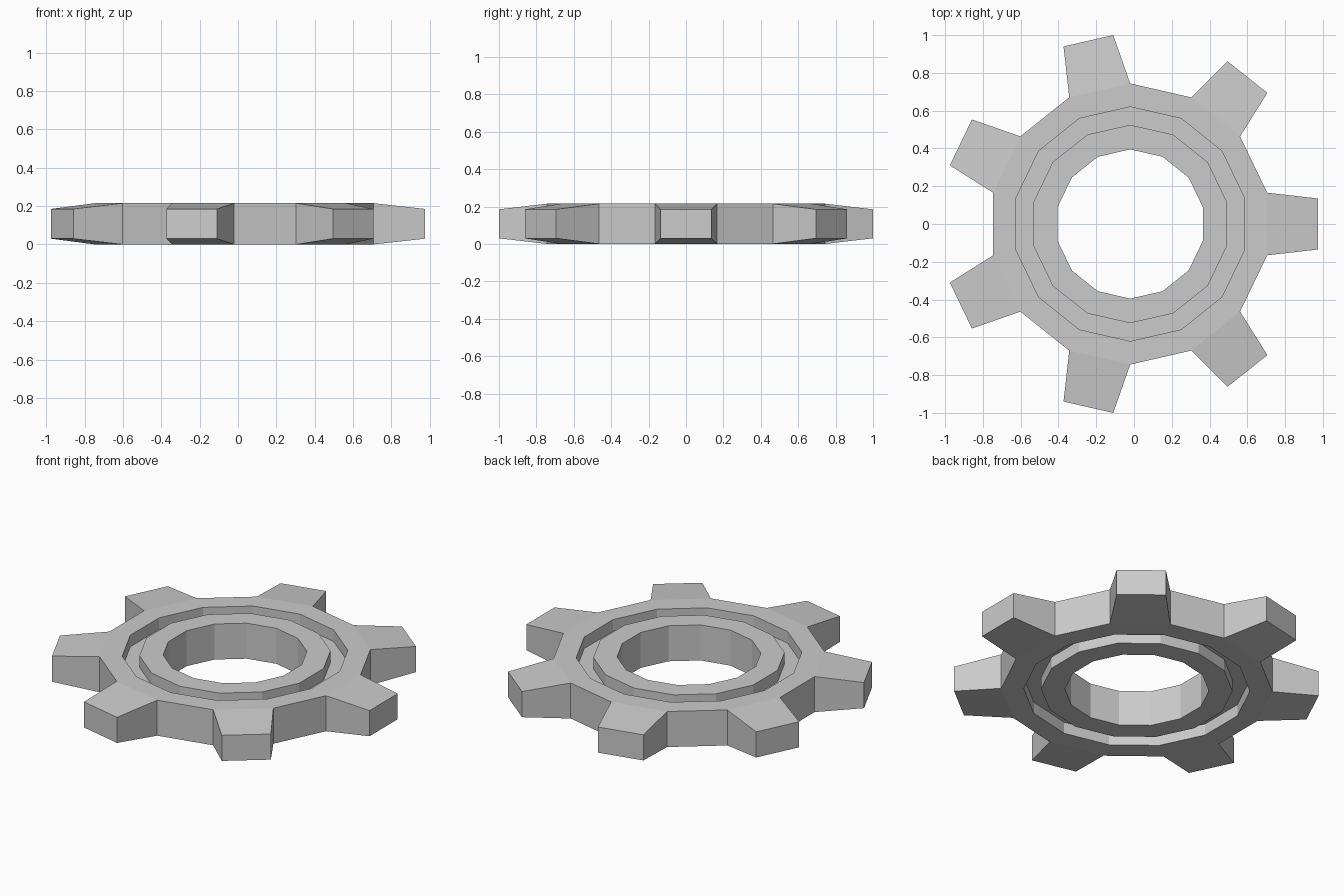
import bpy, bmesh
from math import sin, cos, pi
from mathutils import Vector

if "Cube" in bpy.data.objects:
    bpy.data.objects.remove(bpy.data.objects["Cube"])

SIDES = 14
H = 0.215          # thickness
DEPTH = 0.07       # groove depth on both faces
CX = -0.02         # hub centre (odd tooth count shifts it off origin)
R_HOLE, R_IN, R_OUT, R_RIM = 0.395, 0.525, 0.62, 0.744
TIP_R, TIP_HALF_W, TIP_Z = 0.995, 0.135, (0.03, 0.185)

# ring cross-section, (radius, z); the first segment is the outer rim
profile = [(R_RIM, 0), (R_RIM, H), (R_OUT, H), (R_OUT, H - DEPTH),
           (R_IN, H - DEPTH), (R_IN, H), (R_HOLE, H), (R_HOLE, 0),
           (R_IN, 0), (R_IN, DEPTH), (R_OUT, DEPTH), (R_OUT, 0)]

bm = bmesh.new()

# revolve the profile into a 14-sided ring
rings = []
for i in range(SIDES):
    a = (2 * i - 1) * pi / SIDES
    rings.append([bm.verts.new((CX + r * cos(a), r * sin(a), z)) for r, z in profile])
rim_faces = []
n = len(profile)
for i in range(SIDES):
    p, q = rings[i], rings[(i + 1) % SIDES]
    for j in range(n):
        k = (j + 1) % n
        face = bm.faces.new((p[j], q[j], q[k], p[k]))
        if j == 0:
            rim_faces.append(face)

# extrude every other rim face into a tapered tooth
for i in range(0, SIDES, 2):
    a = 2 * pi * i / SIDES
    out, side = Vector((cos(a), sin(a), 0)), Vector((-sin(a), cos(a), 0))
    tip = bmesh.ops.extrude_discrete_faces(bm, faces=[rim_faces[i]])["faces"][0]
    for v in tip.verts:
        s = 1 if (v.co - Vector((CX, 0, 0))).dot(side) > 0 else -1
        z = TIP_Z[1] if v.co.z > H / 2 else TIP_Z[0]
        v.co = Vector((CX, 0, z)) + out * TIP_R + side * s * TIP_HALF_W

bmesh.ops.recalc_face_normals(bm, faces=bm.faces)
mesh = bpy.data.meshes.new("gear_wheel")
bm.to_mesh(mesh)
bm.free()
gear = bpy.data.objects.new("gear_wheel", mesh)
bpy.context.collection.objects.link(gear)
